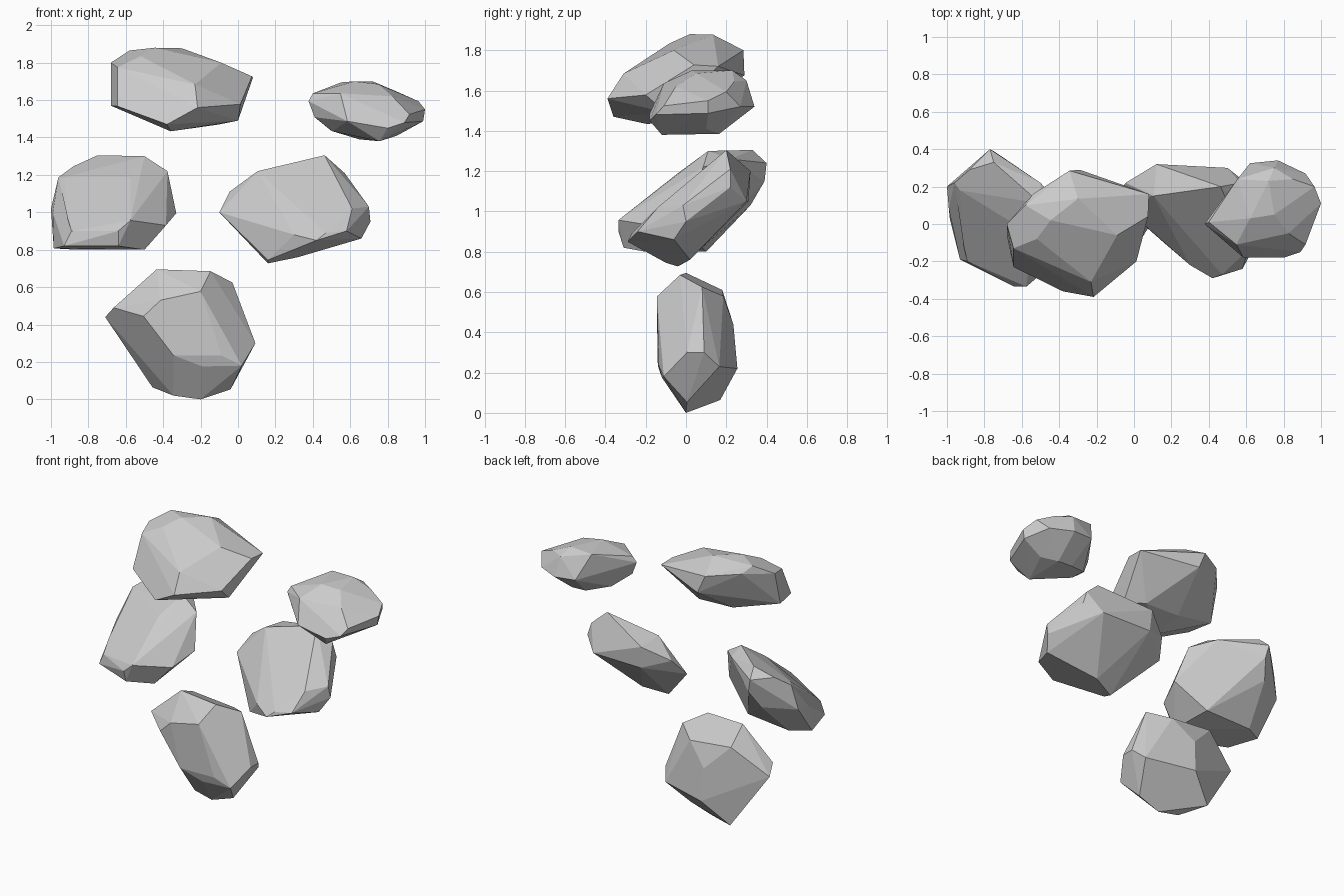
import bpy, bmesh, math


def rock(name, corners):
    """Chiselled boulder: flat-faced convex hull around its corner points (x, y, z)."""
    bm = bmesh.new()
    for c in corners:
        bm.verts.new(c)
    hull = bmesh.ops.convex_hull(bm, input=bm.verts[:])
    inner = {g for g in hull["geom_interior"] + hull["geom_unused"]
             if isinstance(g, bmesh.types.BMVert)}
    bmesh.ops.delete(bm, geom=list(inner), context='VERTS')
    # merge nearly coplanar triangles into broad facets
    bmesh.ops.dissolve_limit(bm, angle_limit=math.radians(7),
                             verts=bm.verts[:], edges=bm.edges[:])
    bmesh.ops.recalc_face_normals(bm, faces=bm.faces[:])
    mesh = bpy.data.meshes.new(name)
    bm.to_mesh(mesh)
    bm.free()
    obj = bpy.data.objects.new(name, mesh)
    bpy.context.collection.objects.link(obj)
    return obj


# bottom rock, upright slab
rock("rock_bottom", [
    (-.71, .10, .44), (-.665, 0, .49), (-.435, 0, .695), (-.147, -.03, .685),
    (-.03, .08, .625), (.093, .005, .30), (.093, .09, .30), (-.04, .005, .053),
    (-.20, 0, 0), (-.345, .02, .02), (-.457, .17, .064),
    (-.505, -.13, .444), (-.414, -.145, .53), (-.20, -.145, .577),
    (-.345, -.14, .235), (-.19, -.12, .176), (-.088, -.135, .235), (.02, -.11, .18),
    (.043, .165, .23), (-.16, .185, .58), (-.47, .18, .61),
    (-.29, .255, .22), (-.30, .235, .44)])

# middle left rock, leaning back
rock("rock_middle_left", [
    (-1, .20, 1.02), (-.99, .08, 1.0), (-.96, .22, 1.187), (-.93, .18, 1.187),
    (-.88, .29, 1.246), (-.75, .33, 1.305), (-.77, .40, 1.24), (-.75, .39, 1.15),
    (-.50, .11, 1.30), (-.50, .22, 1.26), (-.377, .085, 1.22), (-.33, 0, .995),
    (-.385, -.17, .93), (-.50, -.20, .80), (-.985, .03, .807), (-.91, -.12, .963),
    (-.575, -.04, 1.19), (-.575, -.335, .957), (-.64, -.335, .90),
    (-.64, -.31, .82), (-.89, -.20, .90), (-.93, -.19, .82),
    (-.86, .10, .80), (-.53, .08, .82), (-.80, .32, 1.03)])

# middle right rock, leaning back
rock("rock_middle_right", [
    (-.10, .13, 1.0), (-.045, .22, 1.11), (.105, .15, 1.22), (.12, .32, 1.20),
    (.463, .20, 1.305), (.57, .22, 1.21), (.60, .22, 1.12), (.70, -.015, 1.03),
    (.708, 0, .95), (.66, -.06, .86), (.16, -.04, .727), (.16, -.10, .745),
    (.286, .03, 1.07), (.30, -.22, .88), (.47, -.27, .89), (.42, -.29, .85),
    (.61, -.14, 1.02), (.58, -.24, .90), (.32, .02, .76),
    (.13, .31, 1.05), (.50, .30, 1.05)])

# top left rock, large and flat
rock("rock_top_left", [
    (-.68, 0, 1.80), (-.68, -.06, 1.57), (-.58, .10, 1.865), (-.446, .02, 1.88),
    (-.30, .135, 1.877), (-.09, -.06, 1.80), (.075, .04, 1.727), (.08, .16, 1.72),
    (0, -.10, 1.49), (-.10, 0, 1.47), (-.36, 0, 1.48), (-.36, -.19, 1.433),
    (-.644, -.13, 1.775), (-.644, -.23, 1.567), (-.23, -.31, 1.684),
    (-.216, -.39, 1.56), (-.38, -.36, 1.47), (-.52, -.08, 1.835),
    (.013, -.20, 1.578), (-.54, .16, 1.82), (-.345, .285, 1.80),
    (-.29, .29, 1.675)])

# top right rock, smallest
rock("rock_top_right", [
    (.377, 0, 1.594), (.40, .01, 1.636), (.553, .24, 1.695), (.62, .03, 1.70),
    (.72, .23, 1.70), (.75, .05, 1.685), (.85, .24, 1.645), (.965, .20, 1.594),
    (1, .11, 1.55), (.99, .11, 1.487), (.85, .10, 1.41), (.757, -.12, 1.38),
    (.757, .165, 1.385), (.65, .165, 1.39), (.505, 0, 1.433), (.50, .10, 1.435),
    (.41, 0, 1.508), (.548, -.11, 1.636), (.585, -.18, 1.487), (.826, -.05, 1.62),
    (.917, -.11, 1.524), (.89, -.15, 1.48), (.80, -.18, 1.45),
    (.77, .34, 1.52), (.62, .325, 1.53), (.917, .27, 1.52), (.75, .30, 1.65)])
